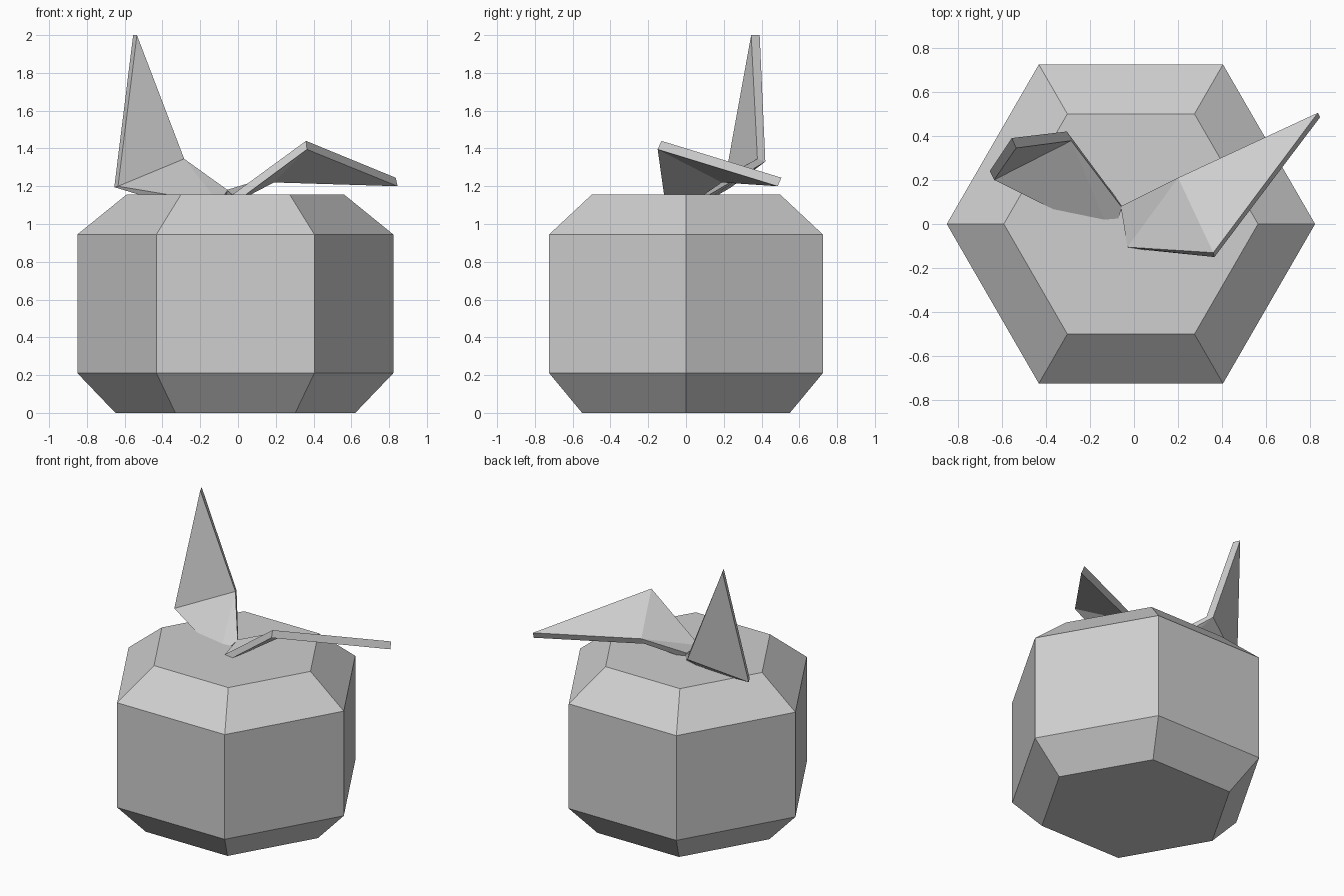
import bpy
import bmesh
from math import cos, sin, tau
from mathutils import Vector

cube = bpy.data.objects.get("Cube")
if cube:
    bpy.data.objects.remove(cube, do_unlink=True)

grey = bpy.data.materials.new("light_grey")
grey.use_nodes = True
colour = (0.62, 0.62, 0.62, 1)
grey.diffuse_color = colour
grey.node_tree.nodes["Principled BSDF"].inputs["Base Color"].default_value = colour


def finish(name, bm):
    bmesh.ops.recalc_face_normals(bm, faces=bm.faces)
    mesh = bpy.data.meshes.new(name)
    bm.to_mesh(mesh)
    bm.free()
    mesh.materials.append(grey)
    obj = bpy.data.objects.new(name, mesh)
    bpy.context.collection.objects.link(obj)
    return obj


def lathe(name, profile, sides, centre_x):
    """Closed faceted solid from (radius, height) rings."""
    bm = bmesh.new()
    rings = [[bm.verts.new((centre_x + r * cos(tau * i / sides),
                            r * sin(tau * i / sides), z))
              for i in range(sides)] for r, z in profile]
    for low, high in zip(rings, rings[1:]):
        for i in range(sides):
            j = (i + 1) % sides
            bm.faces.new((low[i], low[j], high[j], high[i]))
    bm.faces.new(rings[0])
    bm.faces.new(rings[-1])
    return finish(name, bm)


def leaf(name, upper, lower):
    """Folded slab; points run base inner, base outer, mid outer, tip, mid inner."""
    bm = bmesh.new()
    top = [bm.verts.new(Vector(p)) for p in upper]
    under = [bm.verts.new(Vector(p)) for p in lower]
    for a, b, c, d, e in (top, under):
        bm.faces.new((a, b, e))
        bm.faces.new((b, c, e))
        bm.faces.new((c, d, e))
    for i in range(len(top)):
        j = (i + 1) % len(top)
        bm.faces.new((top[i], top[j], under[j], under[i]))
    return finish(name, bm)


# Six-sided body with chamfered top and bottom
lathe("body", [(0.635, 0), (0.836, 0.21), (0.836, 0.945), (0.577, 1.155)], 6, -0.014)

# Drooping leaf on the left
leaf("left_leaf",
     [(-0.06, 0.08, 1.18), (-0.03, -0.105, 1.155), (0.36, -0.13, 1.44),
      (0.835, 0.505, 1.245), (0.20, 0.21, 1.26)],
     [(-0.06, 0.06, 1.13), (-0.02, -0.11, 1.11), (0.365, -0.15, 1.395),
      (0.845, 0.485, 1.20), (0.19, 0.19, 1.22)])

# Upright leaf on the right
leaf("right_leaf",
     [(-0.055, 0.075, 1.18), (-0.10, -0.065, 1.11), (-0.635, 0.20, 1.20),
      (-0.535, 0.345, 2.0), (-0.285, 0.378, 1.345)],
     [(-0.06, 0.09, 1.135), (-0.11, -0.04, 1.03), (-0.655, 0.24, 1.195),
      (-0.555, 0.39, 2.0), (-0.305, 0.42, 1.33)])
